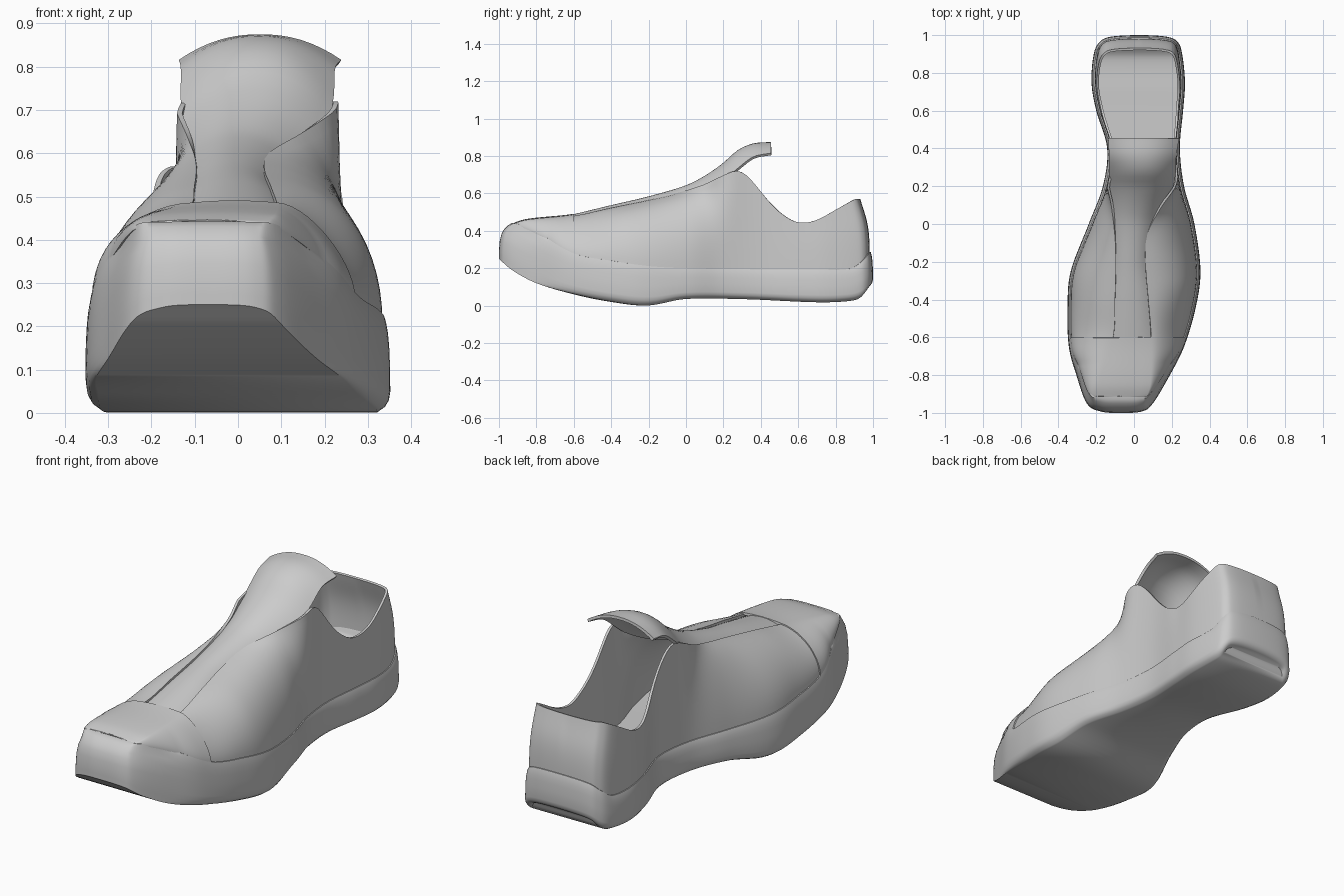
import bpy
import bmesh
from mathutils import Vector

if "Cube" in bpy.data.objects:
    bpy.data.objects.remove(bpy.data.objects["Cube"])

grey = bpy.data.materials.new("light_grey")
grey.use_nodes = True
grey.diffuse_color = (0.6, 0.6, 0.6, 1)
grey.node_tree.nodes["Principled BSDF"].inputs["Base Color"].default_value = grey.diffuse_color


def spline(a, b, c, d, t):
    """Catmull-Rom blend between b and c."""
    return b + 0.5 * t * ((c - a) + t * ((2 * a - 5 * b + 4 * c - d) + t * (3 * (b - c) + d - a)))


def ramp(v, lo, hi):
    t = min(1, max(0, (v - lo) / (hi - lo)))
    return t * t * (3 - 2 * t)


def at(table, y):
    """Smooth lookup in rows of (y, value, ...), as a list of the values."""
    y = min(max(y, table[0][0]), table[-1][0])
    i = max(k for k in range(len(table) - 1) if table[k][0] <= y)
    (y0, *p), (y1, *q) = table[i], table[i + 1]

    def slope(k):
        a, b = table[max(k - 1, 0)], table[min(k + 1, len(table) - 1)]
        return [(v - u) / (b[0] - a[0]) * (y1 - y0) for u, v in zip(a[1:], b[1:])]
    t = (y - y0) / (y1 - y0)
    h = ramp(t, 0, 1)
    return [u + (v - u) * h + t * (1 - t) * ((1 - t) * m - t * n)
            for u, v, m, n in zip(p, q, slope(i), slope(i + 1))]


def build(name, verts, faces, thickness=0):
    bm = bmesh.new()
    vs = [bm.verts.new(v) for v in verts]
    for f in faces:
        bm.faces.new([vs[k] for k in dict.fromkeys(f)])
    bmesh.ops.recalc_face_normals(bm, faces=bm.faces)
    mesh = bpy.data.meshes.new(name)
    bm.to_mesh(mesh)
    bm.free()
    mesh.materials.append(grey)
    ob = bpy.data.objects.new(name, mesh)
    bpy.context.collection.objects.link(ob)
    bpy.ops.object.select_all(action='DESELECT')
    ob.select_set(True)
    bpy.context.view_layer.objects.active = ob
    if thickness:
        mod = ob.modifiers.new("thickness", 'SOLIDIFY')
        mod.thickness = thickness
        mod.offset = 0
        bpy.ops.object.modifier_apply(modifier=mod.name)
    bpy.ops.object.shade_smooth_by_angle(angle=0.7)


def grid_faces(rows, cols, closed=False):
    return [(r * cols + c, r * cols + (c + 1) % cols,
             (r + 1) * cols + (c + 1) % cols, (r + 1) * cols + c)
            for r in range(rows - 1) for c in range(cols if closed else cols - 1)]


def grid(name, rows, thickness):
    build(name, [p for r in rows for p in r], grid_faces(len(rows), len(rows[0])), thickness)


# Footprint: y, left-hand x, right-hand x
plan = [(-.993, -.175, .04), (-.95, -.25, .1), (-.8, -.305, .19), (-.65, -.345, .265),
        (-.45, -.352, .325), (-.25, -.335, .352), (0, -.24, .32), (.2, -.165, .265),
        (.4, -.142, .243), (.6, -.2, .26), (.75, -.225, .27), (.9, -.213, .255),
        (.965, -.18, .23), (.992, -.12, .17)]
ctrl = ([Vector((-.07, -1))] + [Vector((l, y)) for y, l, r in plan] + [Vector((.03, 1))]
        + [Vector((r, y)) for y, l, r in reversed(plan)])
STEP = 8
m = len(ctrl)
outline = [spline(*[ctrl[(i + k) % m] for k in (-1, 0, 1, 2)], s / STEP)
           for i in range(m) for s in range(STEP)]
N = len(outline)
HALF = N // 2

# Sole heights: y, underside, top edge
sole_z = [(-1, .25, .442), (-.93, .19, .435), (-.8, .12, .385), (-.6, .06, .278), (-.4, .02, .24),
          (-.2, .001, .212), (0, .035, .2), (.3, .035, .195), (.7, .018, .193), (.88, .025, .198),
          (.95, .045, .24), (1, .1, .288)]


def top_inset(y):
    return .013 + .057 * ramp(-y, .65, 1)


def inset(i, d):
    """Outline point i moved inward, with a softened direction at the corners."""
    p = outline[i % N]
    t = (outline[(i + 4) % N] - outline[i - 4]).normalized()
    return Vector((p.x + t.y * min(d, .03), p.y - t.x * d))


# Sole: stacked rings with ruled underside and footbed
verts = []
profile = [(0, 1, 0), (.02, .6, 0), (.06, .3, 0), (.13, .08, 0), (.22, 0, 0), (.5, 0, .06),
           (.7, 0, .2), (.83, 0, .4), (.94, 0, .72), (1, 0, 1), (1, 0, 1.4), (.95, 0, 1.5)]
for f, low, high in profile:
    for i, p in enumerate(outline):
        under, top = at(sole_z, p.y)
        q = inset(i, low * .04 * ramp(p.y, -.85, -.4) + high * top_inset(p.y))
        verts.append((q.x, q.y, under + (top - under) * f))
faces = grid_faces(len(profile), N, True)
for base in (0, (len(profile) - 1) * N):
    faces += [tuple(base + k % N for k in (i, i + 1, N - i - 1, N - i)) for i in range(HALF)]
build("sole", verts, faces)

# Upper edge: y, left-hand x, right-hand x, z
rim = [(-.93, -.2, .06, .424), (-.85, -.19, .085, .447), (-.6, -.11, .09, .474),
       (-.4, -.1, .075, .518), (-.2, -.095, .06, .56), (-.05, -.1, .07, .595),
       (.1, -.115, .145, .645), (.2, -.136, .215, .695), (.27, -.14, .228, .72),
       (.33, -.14, .23, .69), (.45, -.132, .228, .55), (.52, -.145, .232, .485),
       (.6, -.17, .234, .445), (.7, -.18, .235, .455), (.85, -.18, .23, .52), (.95, -.18, .22, .568)]
SEG = 14


def wall(i, swell=0):
    """Curve from the sole up to the rim at outline point i."""
    p = outline[i % N]
    b = inset(i, top_inset(p.y) * 1.15 + .009 - swell)
    left, right, z = at(rim, b.y)
    z += swell
    z0 = at(sole_z, p.y)[1] - .012
    x = max(left, b.x + .004) if i < HALF else min(right, b.x - .004)
    x += (b.x + (.03 - b.x) * .04 - x) * ramp(b.y, .52, .62)
    e = Vector((x, b.y - .05 * ramp(b.y, .6, .98), z))
    b = Vector((b.x, b.y, z0))
    drop = .02 + .33 * ramp(b.y, -.1, .25)
    slim = 0 if i < HALF else .2 * ramp(-b.y, .3, .6)
    c1 = b + Vector((0, 0, (.55 - slim) * (z - z0)))
    c2 = e + (b - e) * ((.5 if i < HALF else .62) - slim)
    c2.z = z - drop * (z - z0)
    return [(1 - t) ** 3 * b + 3 * t * (1 - t) ** 2 * c1 + 3 * t * t * (1 - t) * c2 + t ** 3 * e
            for t in (k / SEG for k in range(SEG + 1))]


# Quarters: one wall running round the heel
grid("quarters", [wall(i) for i in range(1, N) if outline[i].y > -.64], .012)

# Toe cap: full sections bridged over the top
cap = []
for i in range(STEP - 1, HALF):
    if outline[i].y > -.59:
        break
    a, b = wall(i, .006), wall(N - i, .006)
    bridge = [a[-1].lerp(b[-1], k / 6) for k in range(1, 6)]
    for k, v in enumerate(bridge, 1):
        v.z += .005 * (1 - ((k - 3) / 3) ** 2)
    cap.append(a + bridge + b[::-1])
grid("toe_cap", cap, .012)

# Tongue: y, left-hand x, right-hand x, side z, crown z
tongue = [(-.64, -.13, .11, .44, .472), (-.4, -.125, .1, .487, .53), (-.2, -.118, .085, .525, .577),
          (0, -.12, .115, .575, .636), (.1, -.123, .155, .61, .686), (.2, -.126, .203, .665, .755),
          (.28, -.128, .217, .73, .825), (.36, -.128, .22, .79, .86), (.455, -.133, .235, .81, .868)]
rows = []
for k in range(45):
    y = -.64 + 1.095 * k / 44
    left, right, side, crown = at(tongue, y)
    rows.append([(left + (right - left) * (u + 1) / 2, y, side + (crown - side) * (1 - abs(u) ** 2.2))
                 for u in (j / 8 for j in range(-8, 9))])
grid("tongue", rows, .014)
